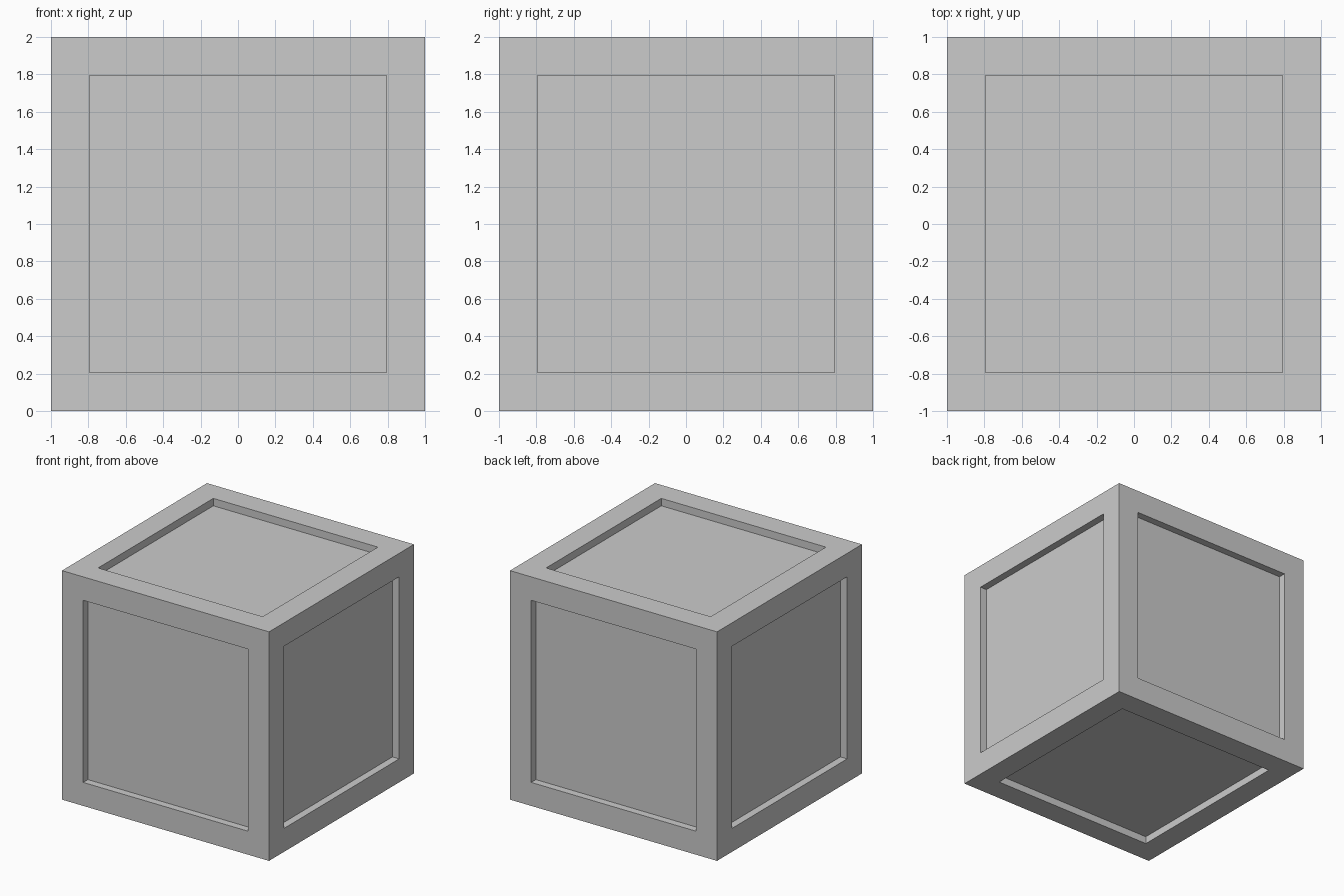
import bpy, bmesh
from mathutils import Matrix

if "Cube" in bpy.data.objects:
    bpy.data.objects.remove(bpy.data.objects["Cube"])

SIZE = 2.0     # cube edge
BORDER = 0.205  # frame width around each panel
DEPTH = 0.065  # how far each panel is sunk

# Crate body: a cube standing on the ground
bm = bmesh.new()
bmesh.ops.create_cube(bm, size=SIZE, matrix=Matrix.Translation((0, 0, SIZE / 2)))
bm.normal_update()

# Six panels: inset every side, then sink it with straight walls
panels = list(bm.faces)
bmesh.ops.inset_individual(bm, faces=panels, thickness=BORDER, use_even_offset=True)
for face in bmesh.ops.extrude_discrete_faces(bm, faces=panels)["faces"]:
    face.normal_update()
    bmesh.ops.translate(bm, verts=face.verts, vec=-face.normal * DEPTH)
bmesh.ops.recalc_face_normals(bm, faces=bm.faces)

mesh = bpy.data.meshes.new("panelled_crate")
bm.to_mesh(mesh)
bm.free()
bpy.context.collection.objects.link(bpy.data.objects.new("panelled_crate", mesh))
